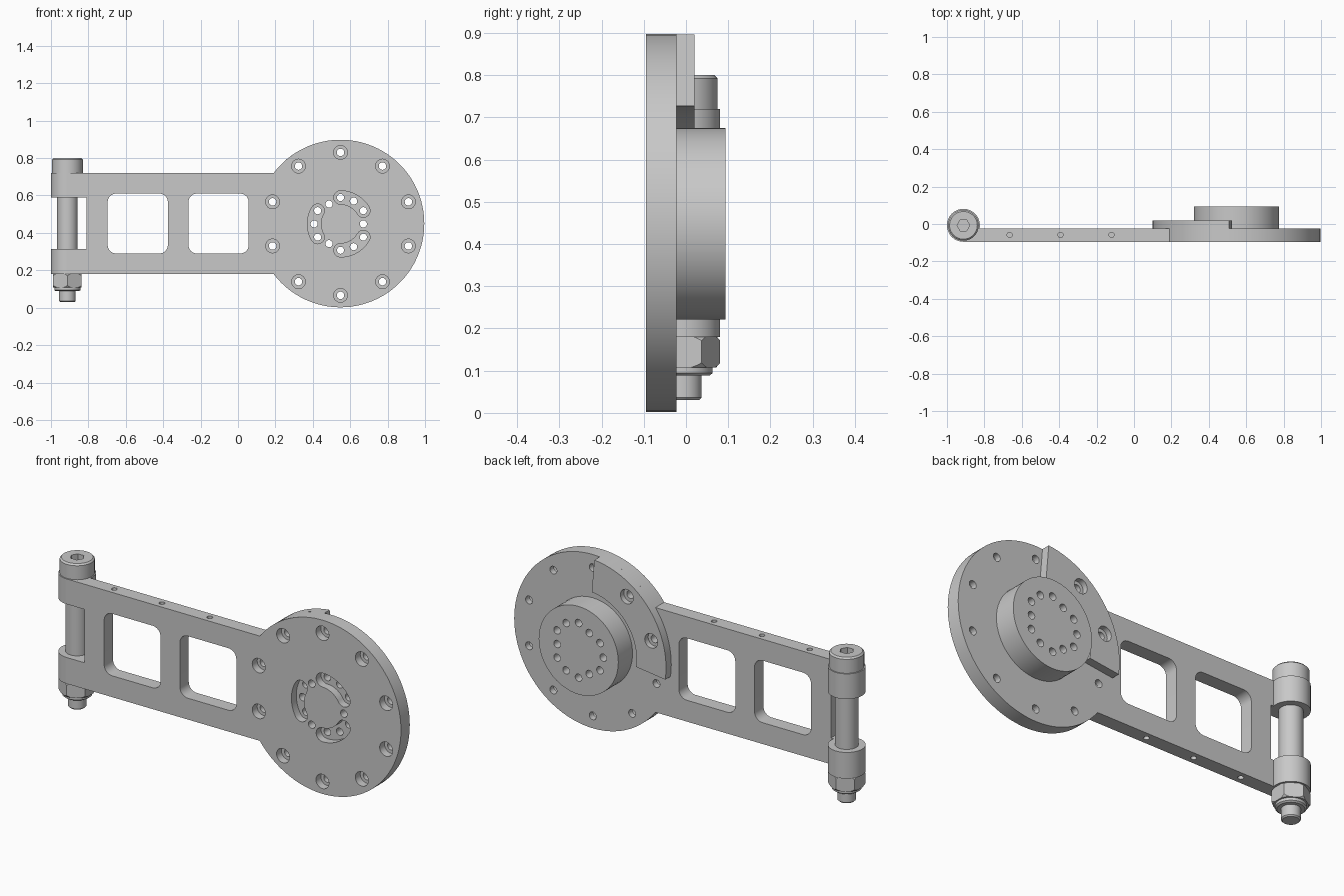
import bpy, bmesh
from math import cos, sin, pi, radians, asin

if "Cube" in bpy.data.objects:
    bpy.data.objects.remove(bpy.data.objects["Cube"])

steel = bpy.data.materials.new("grey metal")
steel.use_nodes = True
GREY = (0.58, 0.58, 0.58, 1)
steel.diffuse_color = GREY
steel.node_tree.nodes["Principled BSDF"].inputs["Base Color"].default_value = GREY

CX, CZ, R = 0.548, 0.448, 0.448      # disc
FRONT, BACK = -0.095, -0.023         # plate thickness
PX, PY = -0.912, -0.007              # hinge pin axis
LOW, HIGH = 0.18, 0.72               # arm edges


def arc(x, y, r, a0, a1, n):
    """Points along an arc, angles in degrees."""
    return [(x + r * cos(radians(a0 + (a1 - a0) * i / n)),
             y + r * sin(radians(a0 + (a1 - a0) * i / n))) for i in range(n + 1)]


def circle(x, y, r, n=24, start=0):
    return arc(x, y, r, start, start + 360, n)[:-1]


def polar(r, a):
    return CX + r * cos(radians(a)), CZ + r * sin(radians(a))


def rounded_rect(x0, x1, y0, y1, r):
    corners = [(x1 - r, y1 - r), (x0 + r, y1 - r), (x0 + r, y0 + r), (x1 - r, y0 + r)]
    return [p for i, (x, y) in enumerate(corners) for p in arc(x, y, r, 90 * i, 90 * i + 90, 8)]


def kidney(r, w, a0, a1):
    """Curved slot with round ends."""
    x1, y1 = polar(r, a1)
    x0, y0 = polar(r, a0)
    return (arc(CX, CZ, r + w, a0, a1, 16) + arc(x1, y1, w, a1, a1 + 180, 10)[1:-1]
            + arc(CX, CZ, r - w, a1, a0, 16) + arc(x0, y0, w, a0 + 180, a0 + 360, 10)[1:-1])


def make(name, bm):
    bmesh.ops.recalc_face_normals(bm, faces=bm.faces)
    me = bpy.data.meshes.new(name)
    bm.to_mesh(me)
    bm.free()
    me.materials.append(steel)
    ob = bpy.data.objects.new(name, me)
    bpy.context.collection.objects.link(ob)
    return ob


def prisms(name, parts):
    """Extrude outlines along y or z; each part is (outline, low, high, axis)."""
    bm = bmesh.new()
    for outline, lo, hi, axis in parts:
        rings = [[bm.verts.new((u, h, v) if axis == "y" else (u, v, h)) for u, v in outline]
                 for h in (lo, hi)]
        bm.faces.new(rings[0])
        bm.faces.new(rings[1][::-1])
        n = len(outline)
        for i in range(n):
            j = (i + 1) % n
            bm.faces.new((rings[0][i], rings[0][j], rings[1][j], rings[1][i]))
    return make(name, bm)


def lathe(name, profile, n=48):
    """Turn a (radius, z) profile around the hinge pin axis."""
    bm = bmesh.new()
    rings = [[bm.verts.new((x, y, z)) for x, y in circle(PX, PY, r, n)] for r, z in profile]
    bm.faces.new(rings[0])
    bm.faces.new(rings[-1])
    for a, b in zip(rings, rings[1:]):
        for i in range(n):
            j = (i + 1) % n
            bm.faces.new((a[i], a[j], b[j], b[i]))
    return make(name, bm)


def boolean(ob, cutter, operation="DIFFERENCE"):
    mod = ob.modifiers.new("cut", "BOOLEAN")
    mod.operation, mod.solver, mod.object = operation, "EXACT", cutter
    cutter.hide_render = True
    dg = bpy.context.evaluated_depsgraph_get()
    me = bpy.data.meshes.new_from_object(ob.evaluated_get(dg))
    ob.modifiers.clear()
    ob.data = me


# Cutters shared by the parts
rim = [polar(0.382, 90 + 36 * i) for i in range(10)]
horn = [polar(0.122 if a % 120 == 0 else 0.141, a) for a in range(0, 360, 30)]
rim_holes = prisms("rim_hole_cutter", [(circle(x, z, 0.02), -0.2, 0.2, "y") for x, z in rim])
horn_holes = prisms("horn_hole_cutter", [(circle(x, z, 0.019), -0.2, 0.2, "y") for x, z in horn])
windows = prisms("window_cutter", [(rounded_rect(x, x + 0.322, 0.29, 0.61, 0.045), -0.2, 0.2, "y")
                                   for x in (-0.697, -0.265)])
side_holes = prisms("side_hole_cutter", [(circle(x, -0.058, 0.014, 16), lo, lo + 0.16, "z")
                                         for x in (-0.665, -0.393, -0.12)
                                         for lo in (LOW - 0.1, HIGH - 0.06)])
recesses = prisms("front_recess_cutter",
                  [(circle(x, z, 0.037), -0.2, -0.055, "y") for x, z in rim]
                  + [(kidney(0.141, 0.036, a, a + 60), -0.2, -0.055, "y") for a in (30, 150, 270)])
back_recesses = prisms("back_recess_cutter",
                       [(circle(x, z, 0.037), -0.008, 0.2, "y") for x, z in rim[1:3]])
cutters = [rim_holes, horn_holes, windows, side_holes, recesses, back_recesses]

# Arm and disc in one plate, notched at the hinge end
half = asin((HIGH - LOW) / 2 / R) * 180 / pi
outline = arc(CX, CZ + 0.002, R, -180 + half, 180 - half, 72)
outline += [(PX, HIGH), (PX, 0.59), (-0.81, 0.59), (-0.81, 0.315), (PX, 0.315), (PX, LOW)]
plate = prisms("arm_plate", [(outline, FRONT, BACK, "y")])
for c in (rim_holes, horn_holes, windows, side_holes, recesses):
    boolean(plate, c)

# Raised sector behind the disc
sector = prisms("raised_rim_sector", [(arc(CX, CZ + 0.002, R, 95, 188, 24)
                                       + arc(CX, CZ, 0.28, 188, 95, 24), BACK, 0.02, "y")])
boolean(sector, rim_holes)
boolean(sector, back_recesses)

# Round hub behind the disc
hub = prisms("hub", [(circle(CX, CZ, 0.227, 64), BACK, 0.093, "y")])
boolean(hub, horn_holes)

# Hinge knuckles
knuckles = [prisms(name, [(circle(PX, PY, 0.088, 48), lo, hi, "z")])
            for name, lo, hi in (("lower_knuckle", LOW, 0.315), ("upper_knuckle", 0.59, HIGH))]

# Hinge bolt with socket head, shank and thinner threaded tip
bolt = lathe("hinge_bolt", [(0.038, 0.03), (0.044, 0.036), (0.044, 0.2), (0.055, 0.2),
                            (0.055, HIGH), (0.082, HIGH), (0.082, 0.792), (0.074, 0.8)])
socket = prisms("socket_cutter", [(circle(PX, PY, 0.034, 6), 0.755, 0.9, "z")])
boolean(bolt, socket)

# Hex nut with chamfered corners and a collar below
nut = prisms("lock_nut", [(circle(PX, PY, 0.088, 6, 30), 0.108, LOW, "z")])
chamfer = lathe("nut_chamfer_helper", [(0.072, 0.1), (0.09, 0.121), (0.09, 0.169), (0.076, 0.185)])
boolean(nut, chamfer, "INTERSECT")
collar = lathe("nut_collar", [(0.062, 0.088), (0.07, 0.094), (0.07, 0.125)])
cutters += [socket, chamfer]

for c in cutters:
    bpy.data.objects.remove(c)

# Smooth round walls, keep edges sharp
bpy.ops.object.select_all(action="DESELECT")
for ob in [plate, sector, hub, bolt, nut, collar] + knuckles:
    ob.select_set(True)
    bpy.context.view_layer.objects.active = ob
bpy.ops.object.shade_smooth_by_angle(angle=radians(30))
